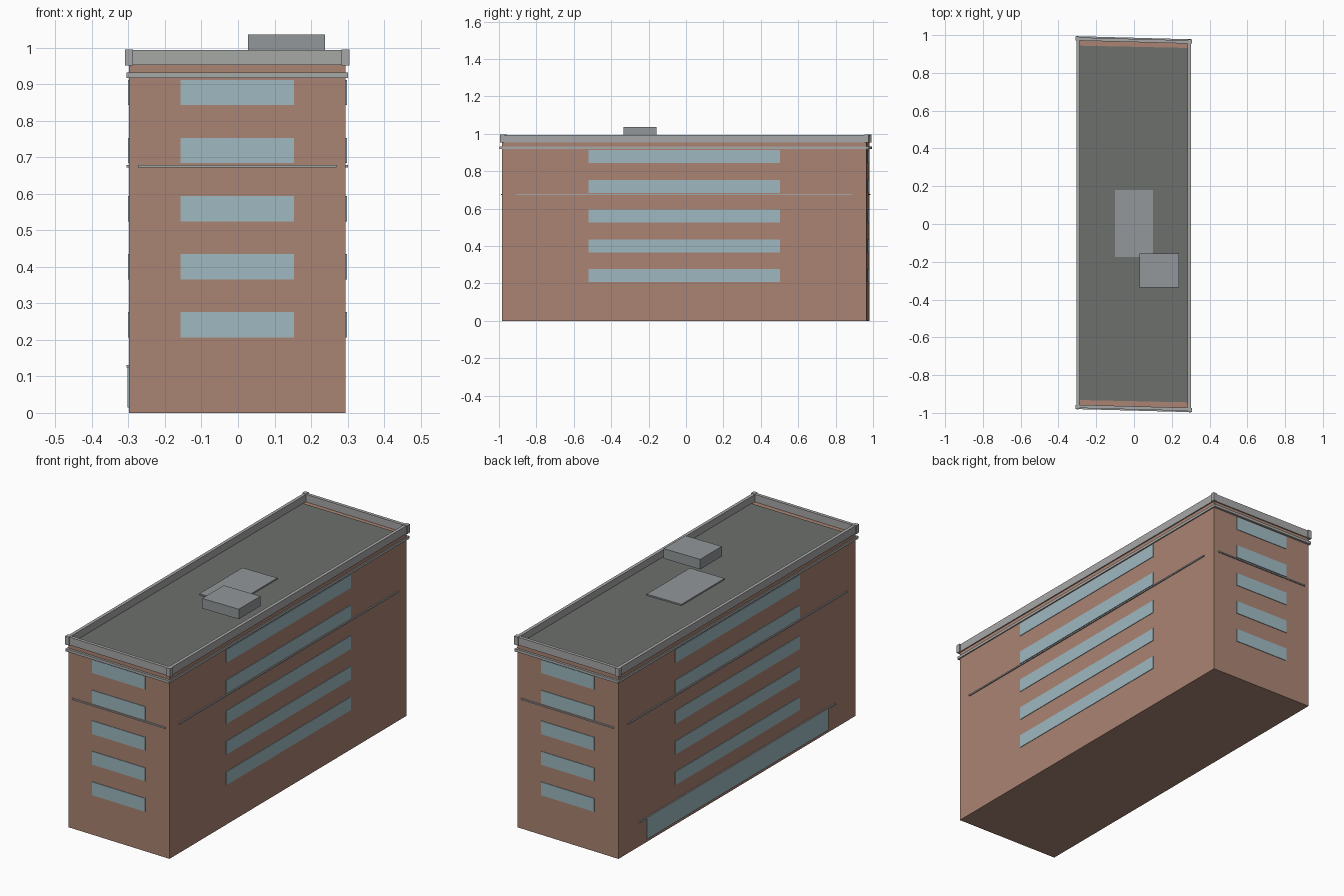
import bpy, bmesh
from mathutils import Vector

if "Cube" in bpy.data.objects:
    bpy.data.objects.remove(bpy.data.objects["Cube"])


def material(name, rgb):
    m = bpy.data.materials.new(name)
    m.diffuse_color = (*rgb, 1)
    m.use_nodes = True
    m.node_tree.nodes["Principled BSDF"].inputs["Base Color"].default_value = m.diffuse_color
    return m


BRICK = material("brick", (0.40, 0.23, 0.17))
GLASS = material("glass", (0.34, 0.48, 0.53))
TRIM = material("trim_grey", (0.38, 0.39, 0.38))
ROOF = material("roof_grey", (0.15, 0.16, 0.15))
UNIT = material("unit_grey", (0.29, 0.31, 0.32))


def add_prism(bm, outline, z0, z1):
    """Closed vertical prism over a counter-clockwise outline."""
    low = [bm.verts.new((p[0], p[1], z0)) for p in outline]
    high = [bm.verts.new((p[0], p[1], z1)) for p in outline]
    bm.faces.new(low[::-1])
    bm.faces.new(high)
    n = len(outline)
    for i in range(n):
        j = (i + 1) % n
        bm.faces.new((low[i], low[j], high[j], high[i]))


def make(name, prisms, mat):
    bm = bmesh.new()
    for outline, z0, z1 in prisms:
        add_prism(bm, outline, z0, z1)
    bmesh.ops.recalc_face_normals(bm, faces=bm.faces)
    me = bpy.data.meshes.new(name)
    bm.to_mesh(me)
    bm.free()
    me.materials.append(mat)
    ob = bpy.data.objects.new(name, me)
    bpy.context.collection.objects.link(ob)
    return ob


def rect(x0, x1, y0, y1):
    return [(x0, y0), (x1, y0), (x1, y1), (x0, y1)]


# Slightly skewed footprint, counter-clockwise from front left
FOOT = [Vector(p) for p in ((-0.299, -0.968), (0.295, -0.984),
                            (0.295, 0.966), (-0.299, 0.982))]
SIDES = ["front", "right", "back", "left"]


def wall_strip(i, half, out, inner):
    """Plan outline of a strip centred on wall i; half=None or <0 means full length plus -half."""
    a, b = FOOT[i], FOOT[(i + 1) % 4]
    d = (b - a).normalized()
    n = Vector((d.y, -d.x))
    mid = (a + b) / 2
    if half <= 0:
        half = (b - a).length / 2 - half
    return [mid - d * half + n * out, mid + d * half + n * out,
            mid + d * half - n * inner, mid - d * half - n * inner]


# Brick body
make("building_body", [(FOOT, 0, 0.955)], BRICK)

# Roof deck, inset at both ends
make("roof_deck", [([(-0.286, -0.932), (0.285, -0.944),
                     (0.285, 0.932), (-0.286, 0.944)], 0.945, 0.958)], ROOF)

# Window bands, string course, cornice and parapet on each wall
for i, side in enumerate(SIDES):
    window_half, course_half = (0.156, 0.272) if i % 2 == 0 else (0.511, 0.90)
    make(side + "_windows",
         [(wall_strip(i, window_half, 0.003, 0.005),
           0.207 + k * 0.159, 0.276 + k * 0.159) for k in range(5)], GLASS)
    make(side + "_string_course",
         [(wall_strip(i, course_half, 0.006, 0.005), 0.672, 0.679)], TRIM)
    make(side + "_cornice",
         [(wall_strip(i, -0.006 if i % 2 == 0 else -0.013,
                      0.012 if i % 2 == 0 else 0.006, 0.005), 0.918, 0.932)], TRIM)
    make(side + "_parapet",
         [(wall_strip(i, 0, 0.006, 0.011), 0.953, 0.994)], TRIM)

# Parapet corner posts
make("corner_posts",
     [(rect(p.x - 0.011, p.x + 0.011, p.y - 0.011, p.y + 0.011), 0.952, 0.996)
      for p in FOOT], TRIM)

# Ground floor glazing and the ledge above it, on the left wall
make("shopfront_glass", [(wall_strip(3, 0.745, 0.004, 0.005), 0.015, 0.125)], GLASS)
make("shopfront_ledge", [(wall_strip(3, 0.805, 0.006, 0.005), 0.124, 0.131)], TRIM)

# Rooftop hatch and plant box
make("roof_hatch", [(rect(-0.10, 0.10, -0.175, 0.18), 0.955, 0.965)], UNIT)
make("roof_plant_box", [(rect(0.028, 0.239, -0.335, -0.157), 0.984, 1.036)], UNIT)
